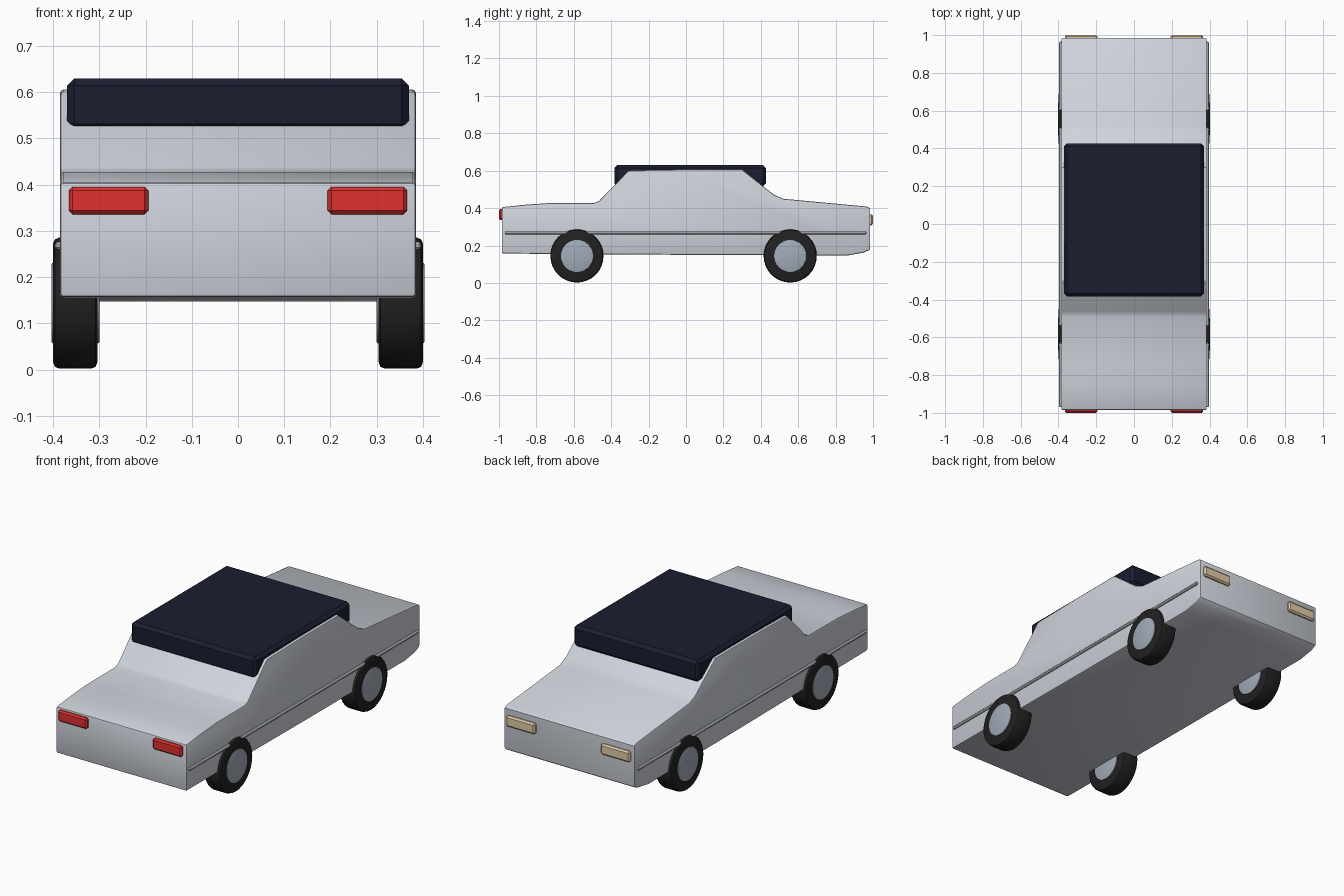
import bpy, bmesh, math

if "Cube" in bpy.data.objects:
    bpy.data.objects.remove(bpy.data.objects["Cube"])


def material(name, rgb):
    m = bpy.data.materials.new(name)
    m.diffuse_color = (*rgb, 1)
    m.use_nodes = True
    m.node_tree.nodes["Principled BSDF"].inputs["Base Color"].default_value = m.diffuse_color
    return m


SILVER = material("silver_paint", (0.62, 0.65, 0.71))
GLASS = material("dark_glass", (0.01, 0.013, 0.03))
RUBBER = material("rubber", (0.015, 0.015, 0.015))
HUB = material("hub_metal", (0.36, 0.41, 0.48))
RED = material("red_lens", (0.75, 0.03, 0.03))
CREAM = material("cream_lens", (0.75, 0.6, 0.38))


def finish(ob, mat, bevel=0, segments=1, angle=30):
    ob.data.materials.append(mat)
    bpy.ops.object.select_all(action='DESELECT')
    ob.select_set(True)
    bpy.context.view_layer.objects.active = ob
    if bevel:
        b = ob.modifiers.new("bevel", 'BEVEL')
        b.width, b.segments = bevel, segments
        b.limit_method = 'ANGLE'
        b.angle_limit = math.radians(angle)
        bpy.ops.object.modifier_apply(modifier="bevel")
    bpy.ops.object.shade_smooth_by_angle(angle=math.radians(30))
    return ob


def box(name, mat, lo, hi, bevel):
    bpy.ops.mesh.primitive_cube_add(size=1, location=[(a + b) / 2 for a, b in zip(lo, hi)])
    ob = bpy.context.object
    ob.name = name
    ob.scale = [b - a for a, b in zip(lo, hi)]
    bpy.ops.object.transform_apply(location=False, rotation=False, scale=True)
    return finish(ob, mat, bevel)


def cylinder(name, mat, x0, x1, y, z, r, bevel):
    bpy.ops.mesh.primitive_cylinder_add(vertices=32, radius=r, depth=abs(x1 - x0),
                                        location=((x0 + x1) / 2, y, z),
                                        rotation=(0, math.pi / 2, 0))
    ob = bpy.context.object
    ob.name = name
    return finish(ob, mat, bevel, 2, 50)


# Body: side profile (y, z) extruded across the width
profile = [(-0.985, 0.157), (-0.985, 0.405), (-0.86, 0.418), (-0.73, 0.427),
           (-0.49, 0.428), (-0.465, 0.438), (-0.31, 0.597), (-0.295, 0.601),
           (0.0, 0.606), (0.30, 0.606), (0.47, 0.472), (0.52, 0.45),
           (0.97, 0.408), (0.985, 0.398), (0.985, 0.178), (0.95, 0.162),
           (0.865, 0.147), (0.0, 0.15)]
W = 0.385
bm = bmesh.new()
face = bm.faces.new([bm.verts.new((-W, y, z)) for y, z in profile])
ext = bmesh.ops.extrude_face_region(bm, geom=[face])
bmesh.ops.translate(bm, vec=(2 * W, 0, 0),
                    verts=[v for v in ext["geom"] if isinstance(v, bmesh.types.BMVert)])
bmesh.ops.recalc_face_normals(bm, faces=bm.faces[:])
mesh = bpy.data.meshes.new("body")
bm.to_mesh(mesh)
bm.free()
body = bpy.data.objects.new("body", mesh)
bpy.context.collection.objects.link(body)
finish(body, SILVER, 0.008, 2, 60)

# Glass and roof block
box("cabin_glass", GLASS, (-0.37, -0.383, 0.515), (0.37, 0.427, 0.63), 0.016)

# Parts mirrored left and right
for s, side in ((-1, "left"), (1, "right")):
    def mbox(name, mat, x0, x1, y0, y1, z0, z1, bevel):
        a, b = sorted((s * x0, s * x1))
        box(f"{side}_{name}", mat, (a, y0, z0), (b, y1, z1), bevel)

    mbox("red_light", RED, 0.194, 0.366, -1.0, -0.97, 0.336, 0.395, 0.008)
    mbox("cream_light", CREAM, 0.194, 0.366, 0.97, 1.0, 0.308, 0.366, 0.008)
    mbox("side_trim", SILVER, 0.375, 0.396, -0.97, 0.965, 0.26, 0.276, 0.005)
    for end, y in (("front", -0.583), ("rear", 0.557)):
        cylinder(f"{side}_{end}_tire", RUBBER, s * 0.304, s * 0.4, y, 0.144, 0.142, 0.014)
        cylinder(f"{side}_{end}_hub", HUB, s * 0.3, s * 0.403, y, 0.144, 0.087, 0.003)
